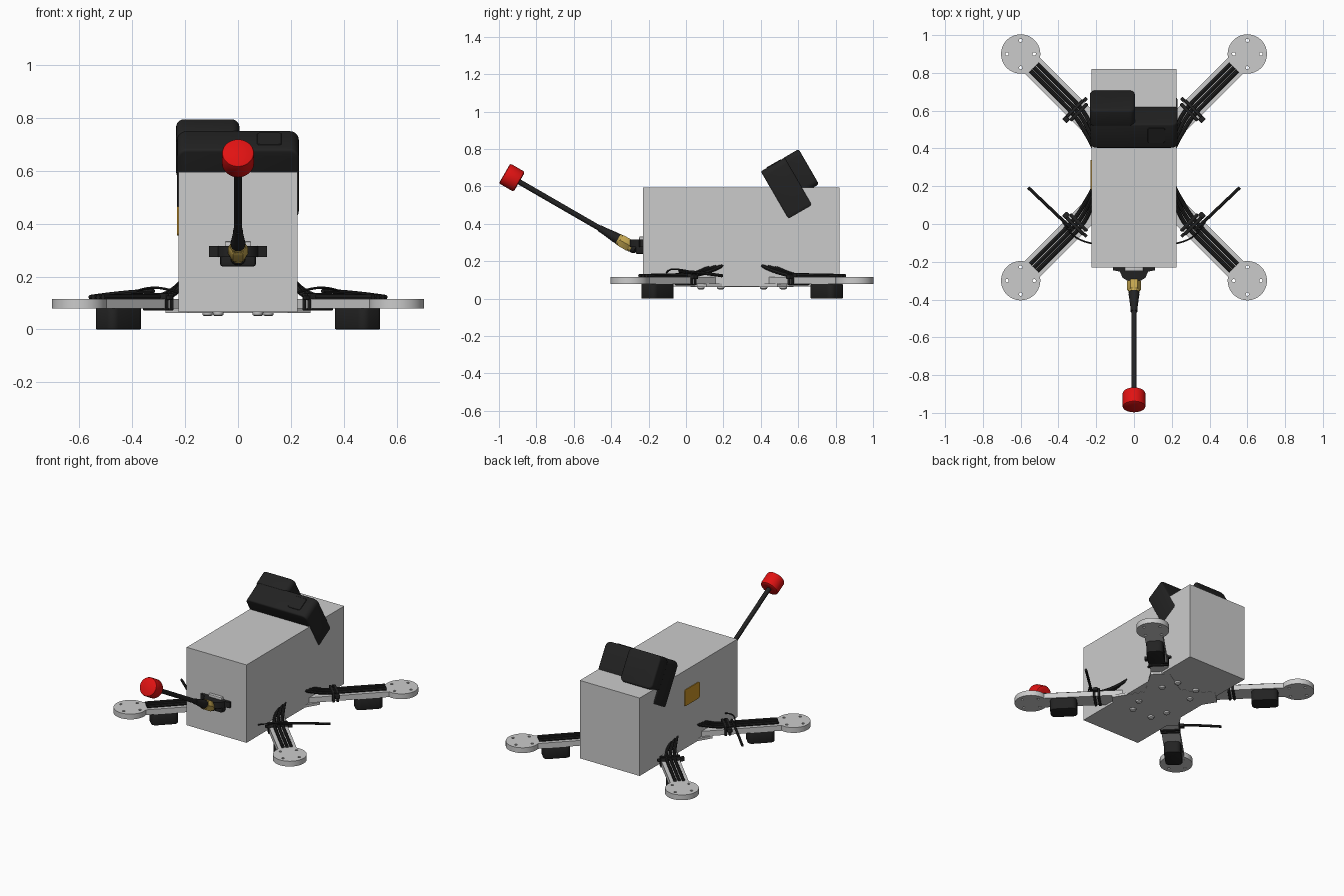
import bpy, bmesh
from math import sin, cos, pi, radians
from mathutils import Matrix, Vector

if "Cube" in bpy.data.objects:
    bpy.data.objects.remove(bpy.data.objects["Cube"])

def mat(name, col):
    m = bpy.data.materials.new(name)
    m.diffuse_color = (*col, 1)
    m.use_nodes = True
    m.node_tree.nodes["Principled BSDF"].inputs["Base Color"].default_value = m.diffuse_color
    return m

BLACK = mat("black", (0.016, 0.016, 0.016))
RED = mat("red", (0.75, 0.006, 0.006))
GOLD = mat("brass", (0.55, 0.38, 0.08))
ORANGE = mat("orange", (0.6, 0.3, 0.02))
CENTRE = Vector((0, 0.3, 0))          # crossing point of the four arms
TURN = Matrix.Rotation(radians(45), 4, 'Z')

def add(name, me, m=None, mirror=None, loc=(0, 0, 0)):
    o = bpy.data.objects.new(name, me)
    bpy.context.collection.objects.link(o)
    o.location = loc
    if m:
        me.materials.clear()
        me.materials.append(m)
    if mirror:
        mod = o.modifiers.new("mirror", 'MIRROR')
        mod.use_axis = mirror
        mod.use_mirror_merge = False
    return o

def box(name, lo, hi, m=None, bevel=0, seg=3, xf=Matrix(), corner=0, axis=1, **kw):
    """Box from two corners; 'corner' rounds the edges along one axis, 'bevel' all edges."""
    bm = bmesh.new()
    lo, hi = Vector(lo), Vector(hi)
    bmesh.ops.create_cube(bm, size=1, matrix=Matrix.Translation((lo + hi) / 2) @ Matrix.Diagonal((*(hi - lo), 1)))
    def along(e):
        d = (e.verts[0].co - e.verts[1].co).normalized()
        return abs(d[axis]) > 0.9
    if corner:
        bmesh.ops.bevel(bm, geom=[e for e in bm.edges if along(e)], offset=corner,
                        segments=6, profile=0.5, affect='EDGES')
    if bevel:
        bmesh.ops.bevel(bm, geom=[e for e in bm.edges if e.calc_face_angle(0) > 0.8],
                        offset=bevel, segments=seg, profile=0.5, affect='EDGES')
    bm.transform(xf)
    me = bpy.data.meshes.new(name)
    bm.to_mesh(me)
    return add(name, me, m, **kw)

def curve_mesh(name, cu, xf=Matrix()):
    tmp = bpy.data.objects.new(name, cu)
    bpy.context.collection.objects.link(tmp)
    bpy.context.view_layer.update()
    me = bpy.data.meshes.new_from_object(tmp.evaluated_get(bpy.context.evaluated_depsgraph_get()))
    bpy.data.objects.remove(tmp)
    bm = bmesh.new()
    bm.from_mesh(me)
    bmesh.ops.remove_doubles(bm, verts=bm.verts, dist=1e-5)
    bmesh.ops.recalc_face_normals(bm, faces=bm.faces)
    bm.transform(xf)
    bm.to_mesh(me)
    return me

def plate(name, loops, z0, z1, m=None, xf=Matrix(), **kw):
    """Flat plate from an outline, further loops are holes."""
    cu = bpy.data.curves.new(name, 'CURVE')
    cu.dimensions, cu.fill_mode, cu.extrude = '2D', 'BOTH', (z1 - z0) / 2
    for lp in loops:
        s = cu.splines.new('POLY')
        s.points.add(len(lp) - 1)
        for p, c in zip(s.points, lp):
            p.co = (c[0], c[1], 0, 1)
        s.use_cyclic_u = True
    return add(name, curve_mesh(name, cu, xf @ Matrix.Translation((0, 0, (z0 + z1) / 2))), m, **kw)

def tube(name, paths, r, m=None, **kw):
    cu = bpy.data.curves.new(name, 'CURVE')
    cu.dimensions, cu.bevel_depth, cu.bevel_resolution, cu.use_fill_caps = '3D', r, 2, True
    for path in paths:
        s = cu.splines.new('NURBS')
        s.points.add(len(path) - 1)
        for p, c in zip(s.points, path):
            p.co = (*c, 1)
        s.order_u, s.use_endpoint_u, s.resolution_u = 3, True, 6
    return add(name, curve_mesh(name, cu), m, **kw)

def lathe(name, prof, m, xf=Matrix(), n=32, **kw):
    """Turned part from (radius, height) pairs, capped at both ends."""
    bm = bmesh.new()
    rings = [[bm.verts.new((r * cos(2 * pi * i / n), r * sin(2 * pi * i / n), h)) for i in range(n)] for r, h in prof]
    for a, b in zip(rings, rings[1:]):
        for i in range(n):
            j = (i + 1) % n
            bm.faces.new((a[i], a[j], b[j], b[i]))
    bm.faces.new(rings[0][::-1])
    bm.faces.new(rings[-1])
    bm.transform(xf)
    me = bpy.data.meshes.new(name)
    bm.to_mesh(me)
    return add(name, me, m, **kw)

def ring(cx, cy, r, n, a0=0.0, a1=2 * pi):
    k = n if a1 - a0 > 6.28 else n - 1
    return [(cx + r * cos(a0 + (a1 - a0) * i / k), cy + r * sin(a0 + (a1 - a0) * i / k)) for i in range(n)]

# main hull block
box("hull_block", (-0.225, -0.23, 0.065), (0.225, 0.82, 0.595))

QUAD = dict(mirror=(True, True, False), loc=CENTRE)
L = 0.6 * 2 ** 0.5                    # arm length to the motor pad centre

# four arms with round motor pads and screw holes (drawn along x, turned 45 degrees)
outline = [(0.05, -0.058)] + ring(L, 0, 0.104, 40, -pi + 0.59, pi - 0.59) + [(0.05, 0.058)]
holes = [ring(L + 0.072 * cos(a), 0.072 * sin(a), 0.009, 10) for a in (pi / 4, 3 * pi / 4, 5 * pi / 4, 7 * pi / 4)]
plate("arm", [outline] + holes, 0.079, 0.115, xf=TURN, **QUAD)

# bottom plate with four lobes under the arm roots
q = [(0.275, 0.19), (0.19, 0.275), (0, 0.16)]
q = [(0.16, 0)] + q + [(-x, y) for x, y in q[1::-1]] + [(-0.16, 0)]
plate("bottom_plate", [q + [(-x, -y) for x, y in q[1:-1]]], 0.063, 0.08, loc=CENTRE)

# dome screws under the plate
for i, (x, y) in enumerate([(0.075, 0.22), (0.115, 0.115), (0.1, 0.2)][:2]):
    lathe(f"bottom_screw_{i}", [(0.012, 0.05), (0.019, 0.054), (0.021, 0.066)], None,
          Matrix.Translation((x, y, 0)), 16, **QUAD)

# landing feet below the arms
box("landing_foot", (0.555, -0.054, 0), (0.725, 0.054, 0.08), BLACK, 0.005, 2, TURN, 0.03, 2, **QUAD)

# three motor wires per arm, lifting into the hull
v = Vector((-1, 1, 0)) / 2 ** 0.5
paths = []
for k in (-1, 0, 1):
    o = v * 0.026 * k
    ends = [(0.21, 0.13 + 0.03 * k, 0.175), (0.2, 0.09 + 0.03 * k, 0.205)]
    paths.append([Vector((0.53, 0.53, 0.122)) + o, Vector((0.42, 0.42, 0.123)) + o,
                  Vector((0.32, 0.32, 0.123)) + o, Vector((0.265, 0.25, 0.125)) + o] + ends)
tube("motor_wires", paths, 0.0105, BLACK, **QUAD)

# cable ties around arm and wires, with lock heads
for i, u in enumerate((0.405, 0.432)):
    box(f"cable_tie_{i}", (u, -0.064, 0.071), (u + 0.017, 0.064, 0.137), BLACK, 0.006, 2, TURN, **QUAD)
box("cable_tie_lock", (0.418, -0.088, 0.105), (0.45, -0.06, 0.128), BLACK, 0.004, 2, TURN, **QUAD)
box("cable_tie_end", (0.428, 0.06, 0.112), (0.446, 0.082, 0.128), BLACK, 0.003, 2, TURN, **QUAD)

# receiver whiskers on the rear arms
X = (True, False, False)
tube("receiver_lead", [[(0.21, -0.105, 0.135), (0.27, -0.095, 0.155), (0.34, -0.05, 0.16), (0.385, 0.025, 0.145)]],
     0.0045, BLACK, mirror=X)
tube("receiver_whisker", [[(0.32, -0.035, 0.145), (0.42, 0.06, 0.143), (0.56, 0.193, 0.122)]], 0.0085, BLACK, mirror=X)

# tilted action camera
cam = Matrix.Translation((0, 0.5415, 0.583)) @ Matrix.Rotation(radians(30), 4, 'X')
box("camera_body", (-0.23, -0.074, -0.155), (0.23, 0.074, 0.155), BLACK, 0.01, 3, cam, 0.035)
box("camera_lens_block", (-0.234, 0.06, -0.06), (0.005, 0.161, 0.157), BLACK, 0.012, 3, cam, 0.03)
box("camera_button", (0.072, -0.04, 0.14), (0.165, 0.052, 0.158), BLACK, 0.002, 1, cam, 0.012, 2)

# power connector showing on the left side
box("power_connector", (-0.23, 0.18, 0.355), (-0.19, 0.34, 0.465), ORANGE, 0, 1, corner=0.012, axis=0)

# rear antenna mount
plate("antenna_mount", [[(-0.11, -0.225), (-0.11, -0.245), (-0.075, -0.252), (-0.06, -0.285), (-0.035, -0.3),
                         (0.035, -0.3), (0.06, -0.285), (0.075, -0.252), (0.11, -0.245), (0.11, -0.225)]],
      0.275, 0.315, BLACK)
box("antenna_mount_block", (-0.068, -0.27, 0.238), (0.068, -0.225, 0.3), BLACK, 0.01, 2)
box("antenna_mount_clip", (-0.05, -0.25, 0.31), (0.05, -0.225, 0.332), None, 0.004, 2)

# rear antenna: connector, sleeve, rod and cap along a 30 degree axis
ant = Matrix.Translation((0, -0.29, 0.277)) @ Matrix.Rotation(radians(60), 4, 'X')
lathe("antenna_neck", [(0.02, -0.03), (0.028, -0.02), (0.028, 0.015)], BLACK, ant, 20)
lathe("antenna_connector", [(0.034, 0.012), (0.037, 0.016), (0.037, 0.068), (0.034, 0.072)], GOLD, ant, 6)
lathe("antenna_collar", [(0.03, 0.0), (0.03, 0.085)], GOLD, ant, 20)
lathe("antenna_sleeve", [(0.027, 0.07), (0.028, 0.1), (0.024, 0.13), (0.019, 0.175), (0.018, 0.2)], BLACK, ant, 20)
lathe("antenna_rod", [(0.0145, 0.19), (0.0145, 0.72)], BLACK, ant, 20)
lathe("antenna_cap", [(0.03, 0.695), (0.051, 0.694), (0.058, 0.698), (0.061, 0.706),
                      (0.061, 0.776), (0.059, 0.782), (0.054, 0.785)], RED, ant, 40)

# smooth shading with sharp edges kept
for o in bpy.data.objects:
    o.select_set(True)
    bpy.context.view_layer.objects.active = o
bpy.ops.object.shade_smooth_by_angle(angle=radians(35))
